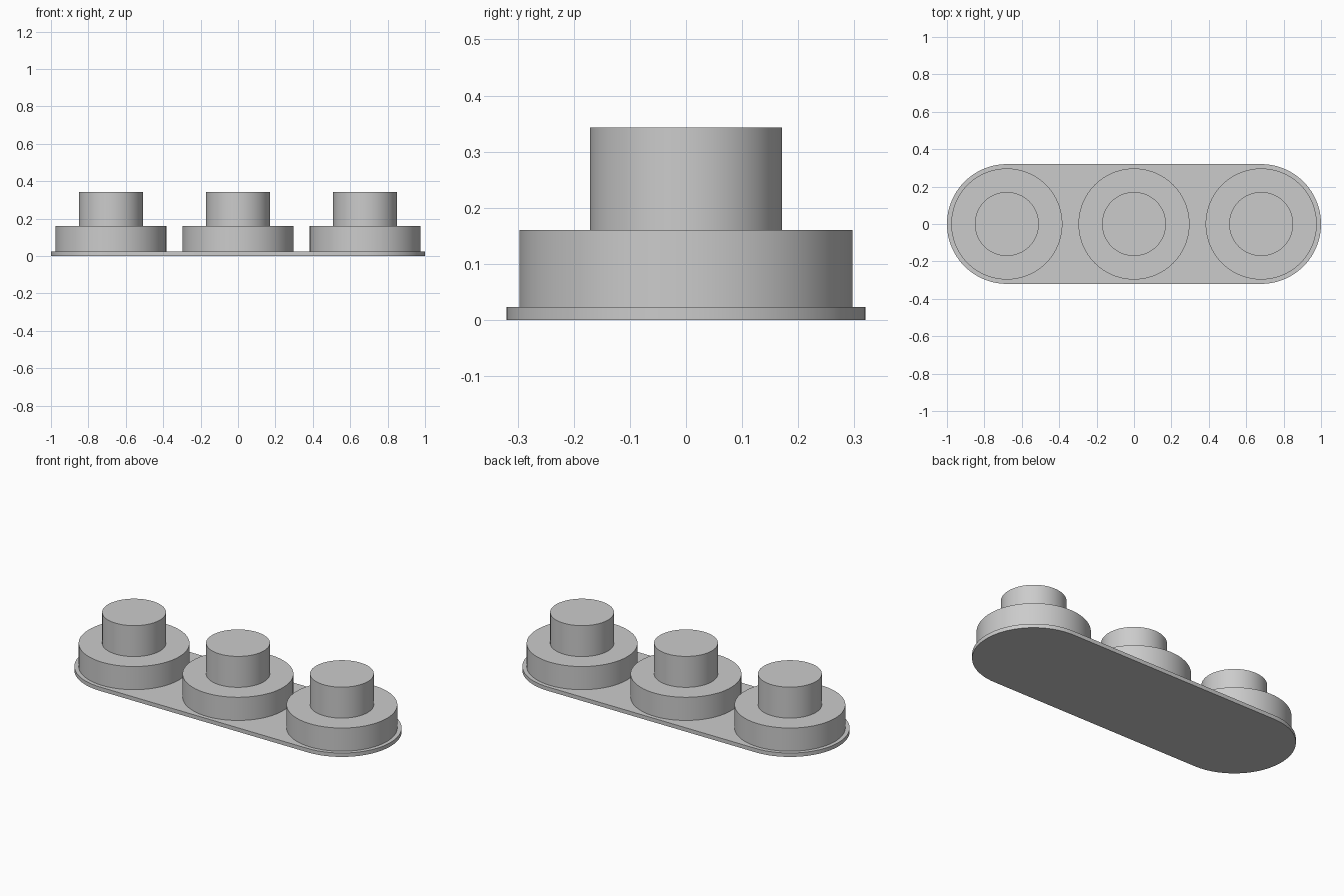
import bpy
import bmesh
import math

cube = bpy.data.objects.get("Cube")
if cube:
    bpy.data.objects.remove(cube, do_unlink=True)

SPACING = 0.68
PLATE_R, PLATE_TOP = 0.32, 0.023
BASE_R, BASE_TOP = 0.297, 0.16
KNOB_R, KNOB_TOP = 0.171, 0.343
SEGMENTS = 96

grey = bpy.data.materials.new("light_grey")
grey.use_nodes = True
colour = (0.6, 0.6, 0.6, 1)
grey.diffuse_color = colour
grey.node_tree.nodes["Principled BSDF"].inputs["Base Color"].default_value = colour


def finish(name, bm, x=0):
    bmesh.ops.recalc_face_normals(bm, faces=bm.faces)
    mesh = bpy.data.meshes.new(name)
    bm.to_mesh(mesh)
    bm.free()
    mesh.materials.append(grey)
    obj = bpy.data.objects.new(name, mesh)
    bpy.context.collection.objects.link(obj)
    obj.location.x = x
    bpy.ops.object.select_all(action='DESELECT')
    obj.select_set(True)
    bpy.context.view_layer.objects.active = obj
    bpy.ops.object.shade_smooth_by_angle(angle=math.radians(30))
    return obj


def extrude_up(bm, face, height):
    top = bmesh.ops.extrude_face_region(bm, geom=[face])["geom"]
    verts = [v for v in top if isinstance(v, bmesh.types.BMVert)]
    bmesh.ops.translate(bm, verts=verts, vec=(0, 0, height))
    return next(f for f in top if isinstance(f, bmesh.types.BMFace))


# Rounded-end backing plate
bm = bmesh.new()
outline = []
half = SEGMENTS // 2
for side in (1, -1):
    for i in range(half + 1):
        a = math.pi * (i / half - 0.5)
        outline.append(bm.verts.new((side * (SPACING + PLATE_R * math.cos(a)),
                                     side * PLATE_R * math.sin(a), 0)))
extrude_up(bm, bm.faces.new(outline), PLATE_TOP)
finish("backing_plate", bm)

# Three stepped round studs: wide base with a narrower knob
profile = [(0, PLATE_TOP), (BASE_R, PLATE_TOP), (BASE_R, BASE_TOP),
           (KNOB_R, BASE_TOP), (KNOB_R, KNOB_TOP), (0, KNOB_TOP)]
for name, x in (("right", -SPACING), ("middle", 0), ("left", SPACING)):
    bm = bmesh.new()
    verts = [bm.verts.new((r, 0, z)) for r, z in profile]
    edges = [bm.edges.new(pair) for pair in zip(verts, verts[1:])]
    bmesh.ops.spin(bm, geom=verts + edges, cent=(0, 0, 0), axis=(0, 0, 1),
                   angle=math.tau, steps=SEGMENTS, use_duplicate=False)
    bmesh.ops.remove_doubles(bm, verts=bm.verts, dist=0.0001)
    finish(name + "_stepped_stud", bm, x)
